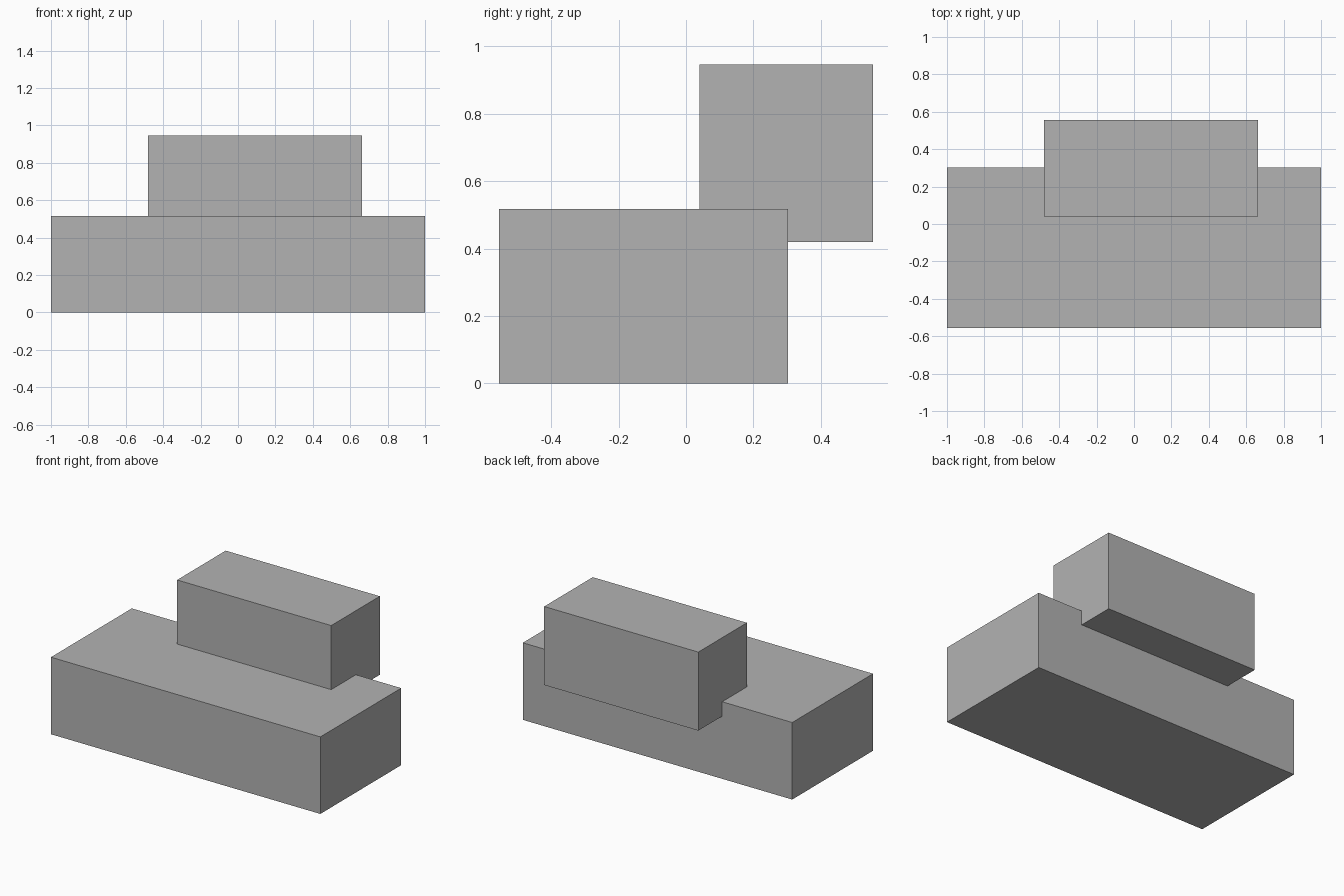
import bpy
from mathutils import Vector

default = bpy.data.objects.get("Cube")
if default:
    bpy.data.objects.remove(default, do_unlink=True)

# Single plain grey
grey = bpy.data.materials.new("plain_grey")
grey.use_nodes = True
colour = (0.45, 0.45, 0.45, 1)
grey.diffuse_color = colour
grey.node_tree.nodes["Principled BSDF"].inputs["Base Color"].default_value = colour


def box(name, low, high):
    """Add a box spanning two opposite corners."""
    low, high = Vector(low), Vector(high)
    bpy.ops.mesh.primitive_cube_add(size=1, location=(low + high) / 2)
    obj = bpy.context.object
    obj.name = name
    obj.scale = high - low
    bpy.ops.object.transform_apply(location=False, rotation=False, scale=True)
    obj.data.materials.append(grey)
    return obj


# Long base block
box("base_block", (-1, -0.555, 0), (1, 0.302, 0.517))

# Smaller block sunk into the rear top edge and overhanging the back
box("upper_block", (-0.48, 0.04, 0.42), (0.664, 0.555, 0.947))
